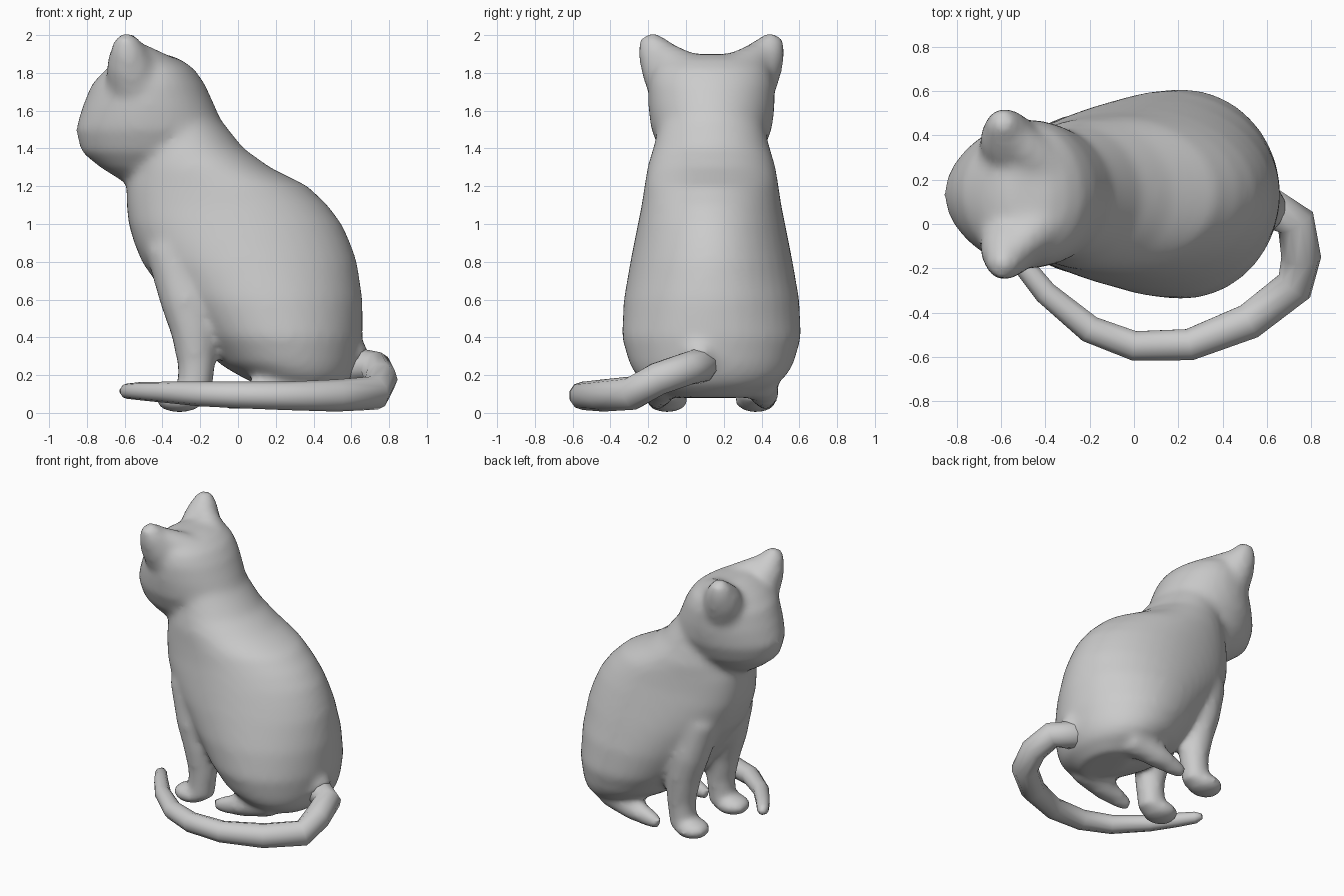
import bpy, bmesh, math
from mathutils import Vector, Matrix

if "Cube" in bpy.data.objects:
    bpy.data.objects.remove(bpy.data.objects["Cube"])

CY = 0.135  # the cat's own mirror plane


def loft(bm, rings):
    rows = [[bm.verts.new(p) for p in r] for r in rings]
    n = len(rows[0])
    for a, b in zip(rows, rows[1:]):
        for i in range(n):
            bm.faces.new((a[i], a[(i + 1) % n], b[(i + 1) % n], b[i]))
    bm.faces.new(rows[0][::-1])
    bm.faces.new(rows[-1])


def slices(bm, table, n=40):
    """Horizontal slices: z, front x, back x, half width, front power (below 1 is boxy, above 1 pointed)."""
    rings = []
    for z, x0, x1, w, p in table:
        ring = []
        for i in range(n):
            a = math.tau * i / n
            c, s = math.cos(a), math.sin(a)
            if c < 0:
                s = math.copysign(abs(s) ** p, s)
            ring.append(((x0 + x1) / 2 + (x1 - x0) / 2 * c, CY + w * s, z))
        rings.append(ring)
    loft(bm, rings)


def tube(bm, path, n=10):
    """Tapered tube through points (x, y, z, radius), with a frame that does not twist."""
    pts = [Vector(p[:3]) for p in path]
    rings, q, last = [], None, None
    for i, p in enumerate(pts):
        tan = (pts[min(i + 1, len(pts) - 1)] - pts[max(i - 1, 0)]).normalized()
        q = last.rotation_difference(tan) @ q if last else tan.to_track_quat('Z', 'X')
        last = tan
        r = path[i][3]
        rings.append([p + q @ Vector((r * math.cos(math.tau * k / n), r * math.sin(math.tau * k / n), 0))
                      for k in range(n)])
    loft(bm, rings)


def pair(bm, path):
    for s in (-1, 1):
        tube(bm, [(x, CY + s * y, z, r) for x, y, z, r in path], 14)


def finish(bm, name):
    bmesh.ops.recalc_face_normals(bm, faces=bm.faces)
    for f in bm.faces:
        f.smooth = True
    me = bpy.data.meshes.new(name)
    bm.to_mesh(me)
    bm.free()
    ob = bpy.data.objects.new(name, me)
    bpy.context.collection.objects.link(ob)
    return ob


bm = bmesh.new()
# torso and neck
slices(bm, [(0.08, .25, .5, .2, 1), (0.15, .1, .59, .34, 1), (0.2, 0, .62, .4, 1), (0.26, -.1, .64, .435, 1),
            (0.4, -.22, .66, .475, 1), (0.6, -.37, .66, .465, .95), (0.8, -.51, .63, .43, .85),
            (0.9, -.55, .595, .41, .78), (1.0, -.58, .55, .39, .75), (1.1, -.59, .475, .37, .75),
            (1.2, -.59, .37, .355, .75), (1.3, -.57, .17, .34, .8), (1.4, -.56, .03, .31, .9),
            (1.55, -.55, -.09, .27, 1), (1.7, -.5, -.18, .2, 1)])
# head
slices(bm, [(1.23, -.62, -.4, .1, 1), (1.3, -.73, -.25, .2, 1), (1.38, -.83, -.1, .27, 1.1),
            (1.5, -.86, -.07, .32, 1.1), (1.62, -.825, -.12, .335, 1.1), (1.74, -.775, -.175, .335, 1.1),
            (1.82, -.7, -.23, .31, 1), (1.87, -.63, -.3, .26, 1), (1.9, -.56, -.38, .14, 1)])
# ears, each with a ridge running back into the crown
pair(bm, [(-.5, .1, 1.6, .14), (-.55, .21, 1.77, .15), (-.575, .265, 1.86, .125), (-.59, .315, 1.94, .085),
          (-.6, .34, 2.0, .045)])
pair(bm, [(-.38, .1, 1.76, .13), (-.48, .19, 1.83, .11), (-.58, .29, 1.92, .07)])
# front legs
pair(bm, [(-.3, .12, 1.1, .1), (-.35, .19, .85, .14), (-.275, .22, .6, .14), (-.235, .23, .43, .122),
          (-.22, .23, .25, .1), (-.235, .23, .06, .09)])
# front paws
for s in (-1, 1):
    bmesh.ops.create_uvsphere(bm, u_segments=16, v_segments=10, radius=1, matrix=Matrix.Translation(
        (-.31, CY + s * .235, .068)) @ Matrix.Diagonal((.13, .115, .068, 1)))
# hind feet
pair(bm, [(.36, .25, .17, .1), (.13, .28, .105, .08), (.0, .285, .075, .06), (-.08, .285, .055, .04)])
# tail root swelling
tube(bm, [(.46, .1, .46, .13), (.55, .08, .34, .12), (.64, .06, .26, .09)])
body = finish(bm, "cat_body")
rm = body.modifiers.new("fuse", 'REMESH')
rm.mode = 'VOXEL'
rm.voxel_size = 0.022
rm.use_smooth_shade = True
sm = body.modifiers.new("soften", 'SMOOTH')
sm.factor = 0.5
sm.iterations = 14

# tail wrapped round the right side
bm = bmesh.new()
tube(bm, [(.42, .12, .29, .09), (.62, .07, .25, .095), (.73, .01, .235, .09), (.755, -.15, .18, .09),
          (.725, -.28, .105, .09), (.52, -.44, .092, .085), (.25, -.545, .09, .075), (0, -.55, .095, .07),
          (-.2, -.475, .1, .065), (-.4, -.31, .11, .055), (-.52, -.16, .115, .048), (-.59, -.06, .115, .04),
          (-.61, -.02, .115, .02)])
finish(bm, "tail")
